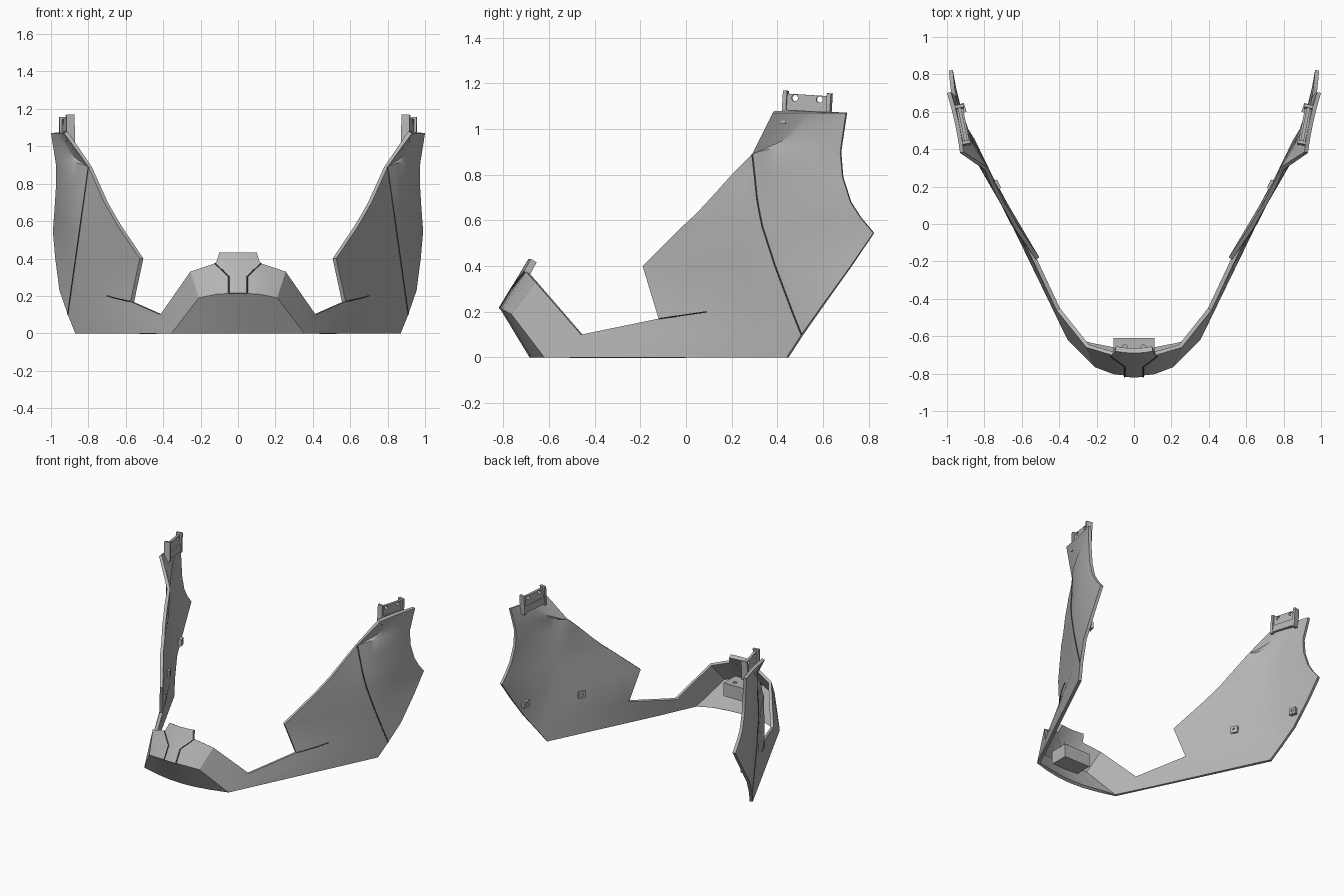
import bpy, bmesh, math
from mathutils import Matrix, Vector

cube = bpy.data.objects.get("Cube")
if cube:
    bpy.data.objects.remove(cube)


def material(name, value):
    m = bpy.data.materials.new(name)
    m.use_nodes = True
    m.diffuse_color = (value, value, value, 1)
    m.node_tree.nodes["Principled BSDF"].inputs["Base Color"].default_value = (value, value, value, 1)
    return m


GREY = material("shell grey", 0.46)
DARK = material("seam grey", 0.1)


def new_object(name, bm, mat):
    mesh = bpy.data.meshes.new(name)
    bm.to_mesh(mesh)
    bm.free()
    ob = bpy.data.objects.new(name, mesh)
    bpy.context.collection.objects.link(ob)
    mesh.materials.append(mat)
    return ob


def finish(ob, angle=28):
    """Apply modifiers, then smooth with sharp edges kept."""
    bpy.ops.object.select_all(action='DESELECT')
    ob.select_set(True)
    bpy.context.view_layer.objects.active = ob
    bpy.ops.object.convert(target='MESH')
    bpy.ops.object.shade_smooth_by_angle(angle=math.radians(angle))


def mirror(ob):
    mod = ob.modifiers.new("mirror", 'MIRROR')
    mod.merge_threshold = 0.0005


def add_grid(bm, rows):
    grid = [[bm.verts.new(p) for p in row] for row in rows]
    for a, b in zip(grid, grid[1:]):
        for i in range(len(a) - 1):
            bm.faces.new((a[i], a[i + 1], b[i + 1], b[i]))


def shell(name, grids, thickness):
    """Weld grids into a half sheet, mirror it and thicken it inwards."""
    bm = bmesh.new()
    for rows in grids:
        add_grid(bm, rows)
    bmesh.ops.remove_doubles(bm, verts=bm.verts, dist=0.0005)
    bmesh.ops.recalc_face_normals(bm, faces=bm.faces)
    outward = Vector((1, -1, 0))
    if sum(f.normal.dot(outward) * f.calc_area() for f in bm.faces) < 0:
        bmesh.ops.reverse_faces(bm, faces=bm.faces)
    ob = new_object(name, bm, GREY)
    mirror(ob)
    mod = ob.modifiers.new("thickness", 'SOLIDIFY')
    mod.thickness = thickness
    mod.offset = -1
    finish(ob)
    return ob


def straight(a, b, n=4):
    return [Vector(a).lerp(Vector(b), i / n) for i in range(n + 1)]


def bend(a, m, b, n=8):
    """Quadratic row passing through a, m and b."""
    a, m, b = Vector(a), Vector(m), Vector(b)
    out = []
    for i in range(n + 1):
        t = i / n
        out.append(a * (1 - t) * (1 - 2 * t) + m * 4 * t * (1 - t) + b * t * (2 * t - 1))
    return out


# Side panel: front edge and rear seam, bottom to top
front_edge = [(.355, -.62, 0), (.415, -.46, .10), (.575, -.12, .17), (.525, -.19, .40),
              (.64, -.02, .57), (.675, .045, .63), (.715, .11, .70), (.76, .2, .80), (.80, .29, .89)]
seam = [(.87, .44, 0), (.91, .505, .10), (.896, .465, .20), (.868, .39, .40), (.844, .335, .57),
        (.836, .322, .63), (.826, .31, .70), (.812, .3, .80), (.80, .29, .89)]
# Rear panel: middle and back edge
middle = [(.91, .505, .10), (.927, .53, .21), (.925, .555, .40), (.93, .54, .57), (.925, .51, .64),
          (.92, .49, .71), (.912, .46, .82), (.905, .445, .92)]
back_edge = [(.91, .505, .10), (.955, .597, .23), (.977, .72, .40), (.99, .82, .545), (.985, .765, .61),
             (.98, .72, .68), (.973, .685, .79), (.973, .675, .90)]
corner, top_back = seam[-1], (1, .70, 1.07)

arm = [straight(a, b) for a, b in zip(front_edge, seam)]
rear = [bend(a, m, b) for a, m, b in zip(seam[1:], middle, back_edge)]
fold = bend(corner, (.90, .46, .965), top_back)
flap = bend((.93, .38, 1.07), (.958, .54, 1.07), top_back)

# Chin columns: bottom, ridge, top, from the arm to the centre
chin = [[(.355, -.62, 0), (.355, -.62, 0), (.415, -.46, .10)],
        [(.23, -.655, 0), (.21, -.765, .19), (.255, -.66, .33)],
        [(.11, -.678, 0), (.11, -.803, .21), (.12, -.70, .375)],
        [(0, -.685, 0), (0, -.815, .215), (0, -.713, .385)]]
shell("jaw_shell", [arm, rear + [fold, flap], chin], 0.022)


# Raised centre tab on the chin
def tab_point(x, z):
    return (x, -.82 + .6 * (z - .215) + x * x, z)


outline = [(.045, .215), (.045, .305), (.118, .375), (.10, .432)]
shell("chin_tab", [[[tab_point(w * k / 3, z) for k in range(4)] for w, z in outline]], 0.03)


# Thin seam lines
def seam_line(name, points, radius):
    curve = bpy.data.curves.new(name, 'CURVE')
    curve.dimensions = '3D'
    curve.bevel_depth = radius
    curve.bevel_resolution = 1
    for side in (1, -1):
        sp = curve.splines.new('POLY')
        sp.points.add(len(points) - 1)
        for p, co in zip(sp.points, points):
            p.co = (co[0] * side, co[1], co[2], 1)
    curve.materials.append(DARK)
    ob = bpy.data.objects.new(name, curve)
    bpy.context.collection.objects.link(ob)
    finish(ob)


seam_line("panel_seam", seam[1:], 0.004)
seam_line("slot_seam", [front_edge[2], (.655, 0, .187), (.70, .09, .20)], 0.003)
seam_line("tab_groove", [tab_point(x + .005, z) for x, z in outline[:3]], 0.004)


def boxes(name, frame, parts, holes=(), hole_axis='X', radius=.014, mirrored=True):
    """Boxes (centre, size) in a local frame, with round holes cut through."""
    bm = bmesh.new()
    for centre, size in parts:
        m = frame @ Matrix.Translation(centre) @ Matrix.Diagonal((*size, 1))
        bmesh.ops.create_cube(bm, size=1, matrix=m)
    ob = new_object(name, bm, GREY)
    if holes:
        turn = Matrix.Rotation(math.pi / 2, 4, 'Y') if hole_axis == 'X' else Matrix()
        cut = bmesh.new()
        for h in holes:
            bmesh.ops.create_cone(cut, cap_ends=True, segments=16, radius1=radius, radius2=radius,
                                  depth=.08, matrix=frame @ Matrix.Translation(h) @ turn)
        cutter = new_object(name + "_cutter", cut, GREY)
        cutter.hide_render = True
        cutter.hide_set(True)
        mod = ob.modifiers.new("holes", 'BOOLEAN')
        mod.operation = 'DIFFERENCE'
        mod.solver = 'EXACT'
        mod.use_self = True
        mod.object = cutter
    if mirrored:
        mirror(ob)
    finish(ob)
    if holes:
        bpy.data.objects.remove(cutter)


def place(x, y, z, angle):
    return Matrix.Translation((x, y, z)) @ Matrix.Rotation(angle, 4, 'Z')


# Upper mounting bracket, tilted slightly down to the rear
frame = place(.915, .53, 1.1, -.19) @ Matrix.Rotation(-.06, 4, 'X')
boxes("mounting_bracket", frame,
      [((0, 0, -.01), (.018, .2, .12)), ((0, -.098, -.01), (.045, .018, .145)),
       ((0, .098, -.01), (.045, .018, .145)), ((0, 0, -.045), (.036, .2, .05))],
      holes=[(0, -.055, .033), (0, .055, .033)])

# Fixing pads on the inner faces
pad = [((0, 0, 0), (.026, .05, .05))]
for name, frame in (("front_pad", place(.733, .21, .30, -.45)), ("rear_pad", place(.915, .62, .335, -.3))):
    boxes(name, frame, pad, holes=[(-.045, 0, 0)], radius=.011)
boxes("chin_pad", place(0, -.725, .31, math.pi / 2), pad, holes=[(.045, 0, 0)], radius=.011, mirrored=False)

# Chin block with two screw holes
boxes("chin_block", place(0, -.68, .19, 0), [((0, 0, 0), (.22, .14, .1))],
      holes=[(-.05, .02, .05), (.05, .02, .05)], hole_axis='Z', mirrored=False)
